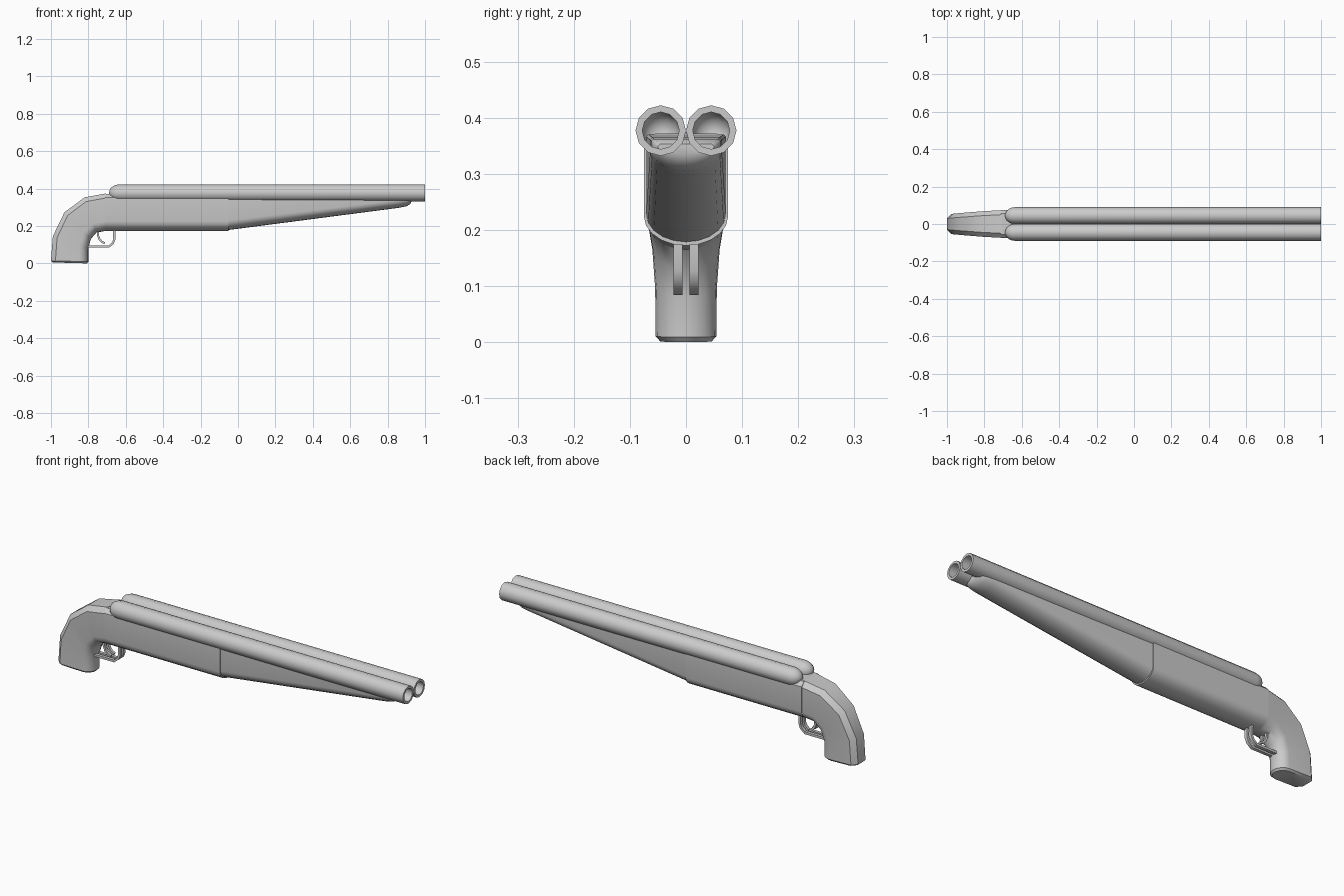
import bpy, bmesh, math
from mathutils import Vector

if "Cube" in bpy.data.objects:
    bpy.data.objects.remove(bpy.data.objects["Cube"])


def finish(name, bm, angle=35):
    bmesh.ops.remove_doubles(bm, verts=bm.verts, dist=1e-5)
    bmesh.ops.recalc_face_normals(bm, faces=bm.faces)
    me = bpy.data.meshes.new(name)
    bm.to_mesh(me)
    bm.free()
    ob = bpy.data.objects.new(name, me)
    bpy.context.collection.objects.link(ob)
    bpy.ops.object.select_all(action='DESELECT')
    ob.select_set(True)
    bpy.context.view_layer.objects.active = ob
    bpy.ops.object.shade_smooth_by_angle(angle=math.radians(angle))
    return ob


def loft(name, sections, angle=35):
    """Skin a list of equal-length closed rings and cap both ends."""
    bm = bmesh.new()
    rings = [[bm.verts.new(p) for p in s] for s in sections]
    n = len(rings[0])
    for a, b in zip(rings, rings[1:]):
        for i in range(n):
            j = (i + 1) % n
            bm.faces.new((a[i], a[j], b[j], b[i]))
    bm.faces.new(rings[0])
    bm.faces.new(rings[-1])
    return finish(name, bm, angle)


def u_section(top, bottom, hw, depth, chamfer):
    """Flat-sided ring, rounded at its bottom point, chamfered at its top."""
    t = Vector((top[0], 0, top[1]))
    b = Vector((bottom[0], 0, bottom[1]))
    u = (t - b).normalized()
    side = Vector((0, 1, 0))
    steps = 10
    ring = []
    for i in range(steps + 1):
        a = math.pi * i / steps
        ring.append(b + u * depth * (1 - math.sin(a)) - side * hw * math.cos(a))
    ring.append(t - u * chamfer + side * hw)
    ring.append(t + side * (hw - chamfer))
    ring.append(t - side * (hw - chamfer))
    ring.append(t - u * chamfer - side * hw)
    return ring


def strip(name, path, y, width, thick):
    """Flat bar following an xz path."""
    pts = [Vector((x, y, z)) for x, z in path]
    side = Vector((0, width / 2, 0))
    sections = []
    for i, p in enumerate(pts):
        d = (pts[min(i + 1, len(pts) - 1)] - pts[max(i - 1, 0)]).normalized()
        n = Vector((-d.z, 0, d.x)) * thick / 2
        sections.append([p - side - n, p + side - n, p + side + n, p - side + n])
    return loft(name, sections, 40)


def revolve_x(name, profile, y, z, sides):
    bm = bmesh.new()
    vs = [bm.verts.new((x, y, z + r)) for x, r in profile]
    es = [bm.edges.new(e) for e in zip(vs, vs[1:])]
    bmesh.ops.spin(bm, geom=vs + es, cent=(0, y, z), axis=(1, 0, 0),
                   angle=2 * math.pi, steps=sides, use_merge=True)
    return finish(name, bm, 40)


# Twin tubes: domed rear end, open muzzle, deep bore with a domed floor
R, BORE = 0.045, 0.033
dome = [(-0.635 - 0.055 * math.cos(a), R * math.sin(a))
        for a in (math.pi / 2 * i / 5 for i in range(6))]
bore = [(-0.6 - BORE * math.sin(a), BORE * math.cos(a))
        for a in (math.pi / 2 * i / 4 for i in range(5))]
profile = dome + [(1.0, R), (1.0, BORE)] + bore
for label, s in (("left", 1), ("right", -1)):
    revolve_x("barrel_" + label, profile, s * R, 0.377, 12)

# Receiver body
loft("receiver", [u_section((x, 0.372), (x, zb), 0.075, 0.052, 0.02)
                  for x, zb in ((-0.71, 0.172), (-0.05, 0.172))])

# Tapered fore-end with a rounded tip
fore = [(-0.055, 0.370, 0.178, 0.071, 0.050),
        (0.860, 0.365, 0.297, 0.064, 0.042),
        (0.900, 0.362, 0.305, 0.062, 0.038),
        (0.920, 0.358, 0.317, 0.057, 0.028),
        (0.930, 0.353, 0.333, 0.050, 0.014)]
loft("fore_end", [u_section((x, t), (x, b), w, d, 0.004)
                  for x, t, b, w, d in fore], 40)

# Curved grip: outer point, inner point, half width
grip = [((-0.705, 0.374), (-0.705, 0.174), 0.074),
        ((-0.820, 0.353), (-0.757, 0.165), 0.068),
        ((-0.928, 0.273), (-0.787, 0.130), 0.060),
        ((-0.990, 0.145), (-0.800, 0.080), 0.055),
        ((-1.000, 0.014), (-0.800, 0.009), 0.054),
        ((-0.990, 0.005), (-0.808, 0.000), 0.046)]
loft("grip", [u_section(o, i, w, 0.05, 0.024) for o, i, w in grip])

# Paired guards and triggers
guard = [(-0.662, 0.18), (-0.661, 0.128), (-0.669, 0.108),
         (-0.690, 0.090), (-0.81, 0.090)]
trigger = [(-0.750, 0.18), (-0.749, 0.150), (-0.740, 0.128),
           (-0.728, 0.115), (-0.712, 0.108)]
for label, y in (("left", 0.014), ("right", -0.014)):
    strip("guard_" + label, guard, y, 0.016, 0.012)
    strip("trigger_" + label, trigger, y, 0.014, 0.011)
